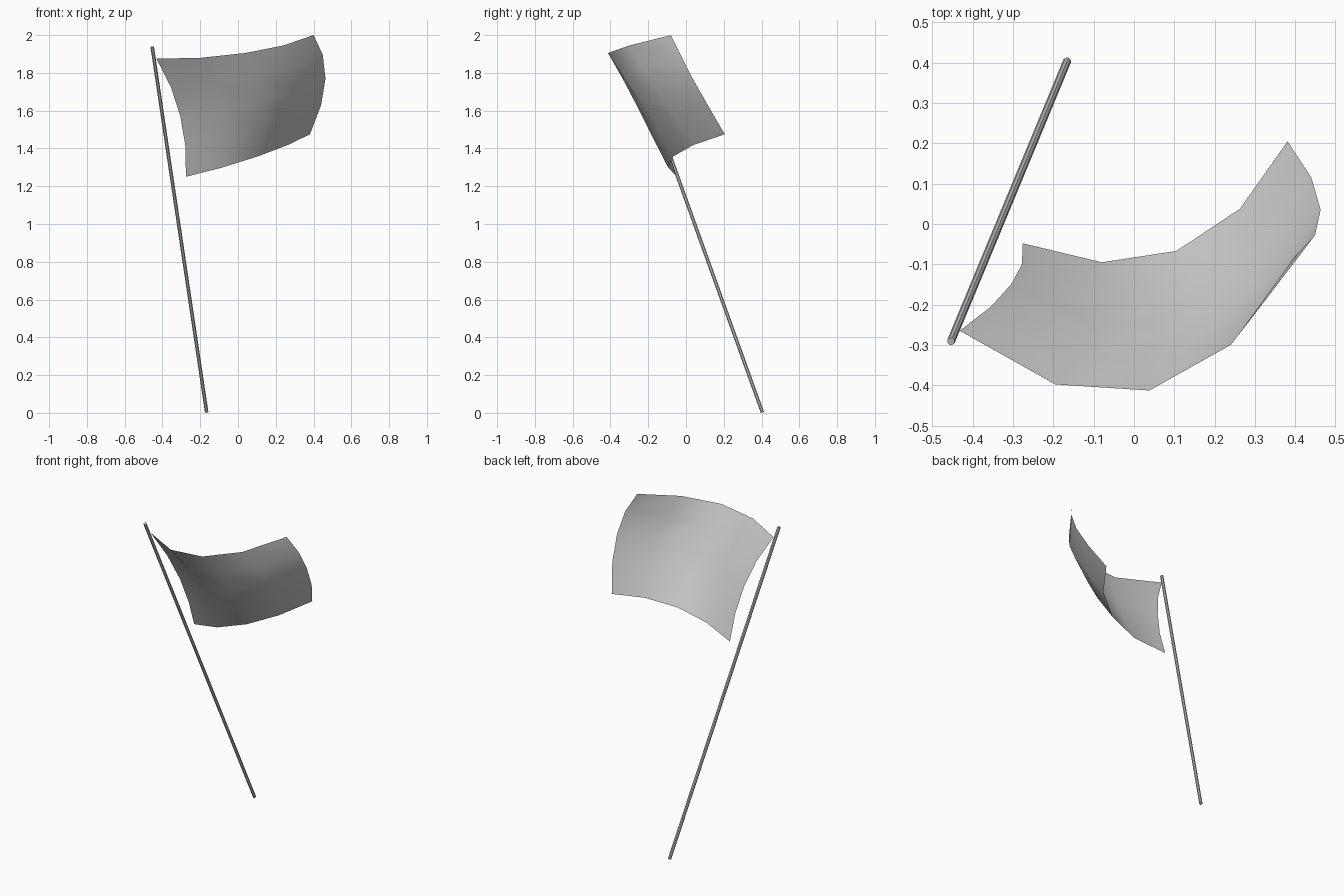
import bpy, bmesh
from mathutils import Vector

if "Cube" in bpy.data.objects:
    bpy.data.objects.remove(bpy.data.objects["Cube"])

# Pole: slim leaning rod
base = Vector((-0.166, 0.404, 0.004))
tip = Vector((-0.454, -0.291, 1.937))
axis = tip - base
bpy.ops.mesh.primitive_cylinder_add(vertices=8, radius=0.01, depth=axis.length,
                                    location=(base + tip) / 2)
pole = bpy.context.object
pole.name = "flag_pole"
pole.rotation_euler = axis.to_track_quat('Z', 'Y').to_euler()
bpy.ops.object.shade_smooth_by_angle()

# Cloth: 4x4 patch blended from its four boundary curves
top = [(-.432, -.265, 1.875), (-.195, -.398, 1.88), (.038, -.413, 1.905),
       (.24, -.30, 1.945), (.40, -.08, 2.0)]
bottom = [(-.276, -.048, 1.25), (-.08, -.095, 1.30), (.105, -.067, 1.358),
          (.263, .038, 1.418), (.381, .205, 1.475)]
left = [top[0], (-.355, -.205, 1.725), (-.305, -.15, 1.57), (-.278, -.10, 1.41), bottom[0]]
right = [top[4], (.449, -.028, 1.895), (.463, .035, 1.77), (.44, .115, 1.63), bottom[4]]
top, bottom, left, right = ([Vector(p) for p in c] for c in (top, bottom, left, right))

N = 4
bm = bmesh.new()
rows = []
for j in range(N + 1):
    v = j / N
    row = []
    for i in range(N + 1):
        u = i / N
        ruled = top[i] * (1 - v) + bottom[i] * v + left[j] * (1 - u) + right[j] * u
        corners = ((top[0] * (1 - u) + top[N] * u) * (1 - v)
                   + (bottom[0] * (1 - u) + bottom[N] * u) * v)
        row.append(bm.verts.new(ruled - corners))
    rows.append(row)
for j in range(N):
    for i in range(N):
        bm.faces.new((rows[j][i], rows[j + 1][i], rows[j + 1][i + 1], rows[j][i + 1])).smooth = True
mesh = bpy.data.meshes.new("flag_cloth")
bm.to_mesh(mesh)
bm.free()
cloth = bpy.data.objects.new("flag_cloth", mesh)
bpy.context.collection.objects.link(cloth)
